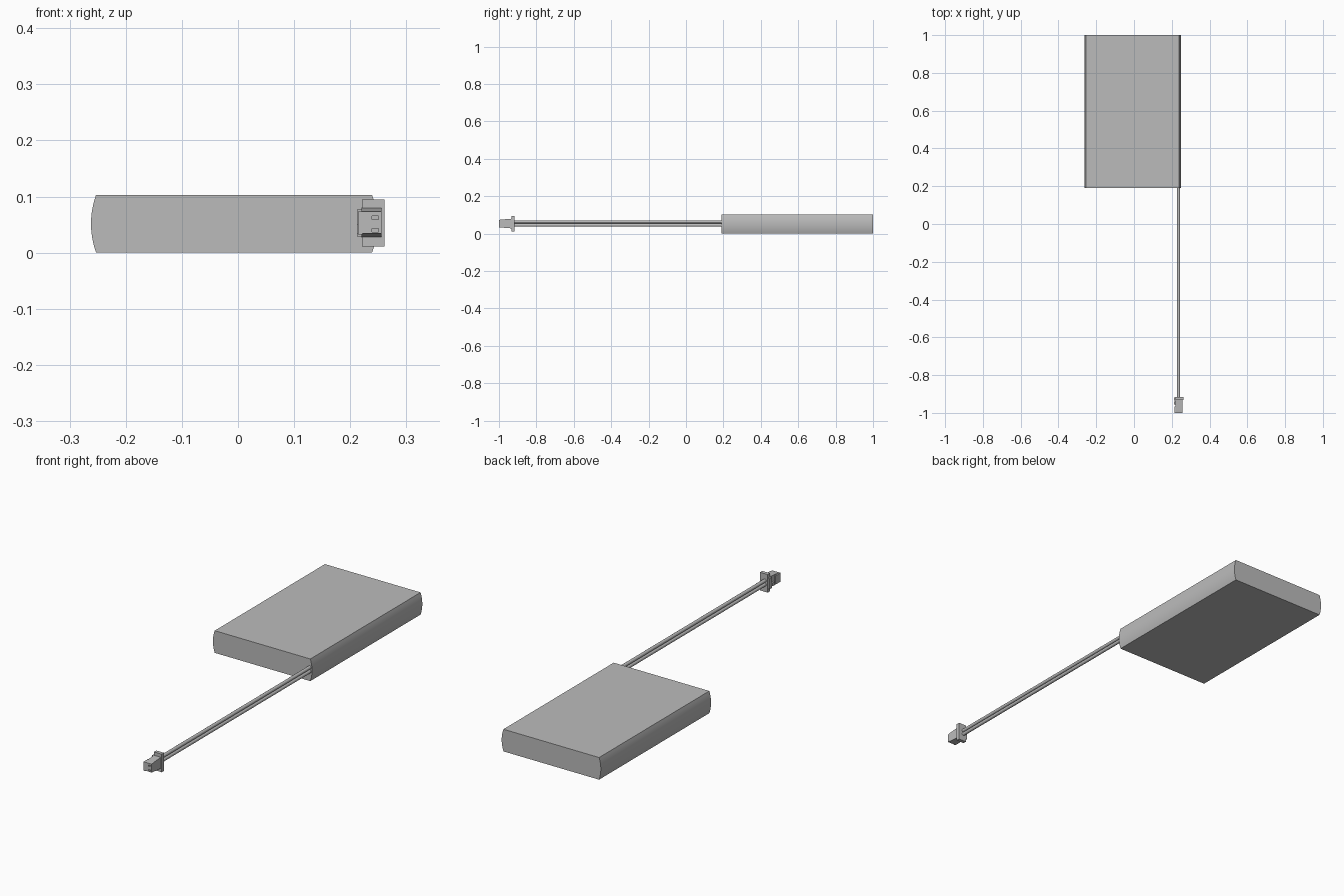
import bpy, bmesh, math
from mathutils import Vector

cube = bpy.data.objects.get("Cube")
if cube:
    bpy.data.objects.remove(cube, do_unlink=True)

grey = bpy.data.materials.new("plain_grey")
grey.use_nodes = True
grey.diffuse_color = (0.5, 0.5, 0.5, 1)
grey.node_tree.nodes["Principled BSDF"].inputs["Base Color"].default_value = (0.5, 0.5, 0.5, 1)


def prism(name, points, depth, smooth=False):
    """Extrude a closed outline by the depth vector."""
    bm = bmesh.new()
    face = bm.faces.new([bm.verts.new(p) for p in points])
    ext = bmesh.ops.extrude_face_region(bm, geom=[face])
    moved = [v for v in ext["geom"] if isinstance(v, bmesh.types.BMVert)]
    bmesh.ops.translate(bm, verts=moved, vec=Vector(depth))
    bmesh.ops.recalc_face_normals(bm, faces=bm.faces)
    mesh = bpy.data.meshes.new(name)
    bm.to_mesh(mesh)
    bm.free()
    mesh.materials.append(grey)
    obj = bpy.data.objects.new(name, mesh)
    bpy.context.collection.objects.link(obj)
    if smooth:
        bpy.ops.object.select_all(action="DESELECT")
        obj.select_set(True)
        bpy.context.view_layer.objects.active = obj
        bpy.ops.object.shade_smooth_by_angle(angle=math.radians(30))
    return obj


def box(name, x, y, z):
    outline = [(x[0], y[0], z[0]), (x[1], y[0], z[0]), (x[1], y[0], z[1]), (x[0], y[0], z[1])]
    return prism(name, outline, (0, y[1] - y[0], 0))


# Flat battery pack with shallow bowed long sides
height, half, bulge, mid, steps = 0.103, 0.246, 0.009, -0.007, 12
side = []
for i in range(steps + 1):
    t = 2 * i / steps - 1
    side.append((half + bulge * (1 - t * t), height * (t + 1) / 2))
outline = [(mid + w, 0.19, z) for w, z in side]
outline += [(mid - w, 0.19, z) for w, z in reversed(side)]
prism("battery_pack", outline, (0, 0.81, 0), smooth=True)

# Pair of straight wires, one above the other
for label, z in (("lower", 0.045), ("upper", 0.063)):
    ring = [(0.236 + 0.008 * math.cos(a), -0.92, z + 0.008 * math.sin(a))
            for a in (math.tau * i / 16 for i in range(16))]
    prism(label + "_wire", ring, (0, 1.115, 0), smooth=True)

# Tapered plug nose, seen from the side
nose = prism("plug_nose", [(0.22, y, z) for y, z in (
    (-1, 0.034), (-0.985, 0.032), (-0.925, 0.027),
    (-0.925, 0.08), (-0.985, 0.075), (-1, 0.073))], (0.036, 0, 0))

# Contact slots cut into the plug front
for label, z in (("lower", 0.040), ("upper", 0.062)):
    cutter = box(label + "_slot_cutter", (0.239, 0.250), (-1.02, -0.96), (z - 0.003, z + 0.003))
    cutter.hide_render = True
    cutter.hide_viewport = True
    cut = nose.modifiers.new(label + "_slot", "BOOLEAN")
    cut.operation = "DIFFERENCE"
    cut.solver = "EXACT"
    cut.object = cutter

# Flange behind the nose, with a thinner stepped rim
box("plug_flange", (0.221, 0.261), (-0.933, -0.916), (0.011, 0.095))
box("flange_collar", (0.213, 0.257), (-0.935, -0.918), (0.028, 0.078))

# Latch strip and catch along the plug's right side
box("latch_strip", (0.214, 0.222), (-1, -0.965), (0.032, 0.073))
box("latch_catch", (0.212, 0.222), (-0.955, -0.94), (0.034, 0.05))
